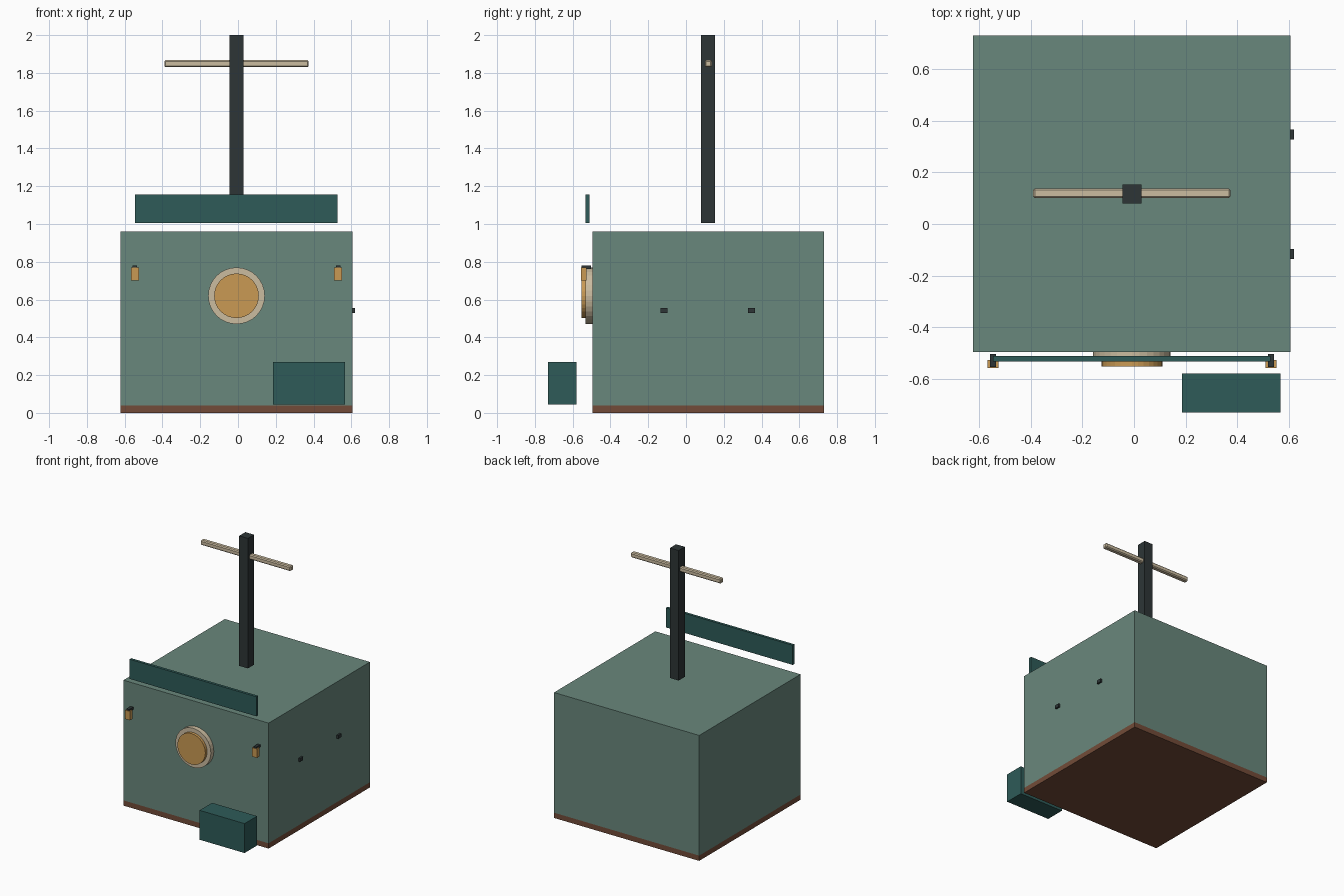
import bpy
import math

default = bpy.data.objects.get("Cube")
if default:
    bpy.data.objects.remove(default, do_unlink=True)


def material(name, *rgb):
    linear = [((c / 255 + 0.055) / 1.055) ** 2.4 for c in rgb] + [1.0]
    m = bpy.data.materials.new(name)
    m.use_nodes = True
    m.diffuse_color = linear
    bsdf = next(n for n in m.node_tree.nodes if n.type == 'BSDF_PRINCIPLED')
    bsdf.inputs["Base Color"].default_value = linear
    return m


SAGE = material("sage green", 105, 135, 124)
TEAL = material("dark teal", 46, 91, 88)
IRON = material("dark iron", 45, 53, 54)
BROWN = material("brown wood", 114, 75, 56)
CREAM = material("cream", 203, 188, 160)
AMBER = material("amber", 202, 154, 84)


def finish(name, mat):
    obj = bpy.context.object
    obj.name = obj.data.name = name
    obj.data.materials.append(mat)
    return obj


def box(name, mat, x, y, z, bevel=0):
    """Box from (min, max) ranges on each axis."""
    ranges = (x, y, z)
    bpy.ops.mesh.primitive_cube_add(size=1, location=[(a + b) / 2 for a, b in ranges])
    obj = finish(name, mat)
    obj.scale = [b - a for a, b in ranges]
    bpy.ops.object.transform_apply(location=False, rotation=False, scale=True)
    if bevel:
        mod = obj.modifiers.new("edge_bevel", 'BEVEL')
        mod.width, mod.segments = bevel, 1
    return obj


def disc(name, mat, radius, y0, y1):
    """Round disc facing the front."""
    bpy.ops.mesh.primitive_cylinder_add(
        vertices=32, radius=radius, depth=y1 - y0,
        location=(CX, (y0 + y1) / 2, 0.62), rotation=(math.pi / 2, 0, 0))
    return finish(name, mat)


CX = -0.008  # centre line of the cabin

# Cabin and floor
WALL_X, WALL_Y = (-0.623, 0.606), (-0.495, 0.73)
box("cabin_body", SAGE, WALL_X, WALL_Y, (0.04, 0.96))
box("floor_plinth", BROWN, WALL_X, WALL_Y, (0, 0.04))

# Post with crossbar above the roof
box("mast", IRON, (CX - 0.037, CX + 0.037), (0.079, 0.153), (1.005, 2))
box("crossbar", CREAM, (-0.39, 0.374), (0.1, 0.138), (1.83, 1.867), bevel=0.007)

# Board over the front and step box
box("sign_board", TEAL, (-0.546, 0.528), (-0.532, -0.511), (1.005, 1.155))
box("step_box", TEAL, (0.186, 0.567), (-0.73, -0.579), (0.045, 0.27))

# Round window
disc("window_rim", CREAM, 0.15, -0.531, -0.49)
disc("window_pane", AMBER, 0.118, -0.552, -0.49)

# Lanterns hung from hooks on both sides of the front
for side, label in ((-1, "right"), (1, "left")):
    x = CX + side * 0.538
    box(label + "_lantern", AMBER, (x - 0.021, x + 0.021), (-0.557, -0.526), (0.702, 0.77))
    box(label + "_lantern_hook", IRON, (x - 0.012, x + 0.012), (-0.553, -0.503), (0.763, 0.781))

# Small pegs on the left wall
for label, y in (("front", -0.116), ("rear", 0.346)):
    box(label + "_wall_peg", IRON, (0.6, 0.62), (y - 0.019, y + 0.019), (0.529, 0.555))
